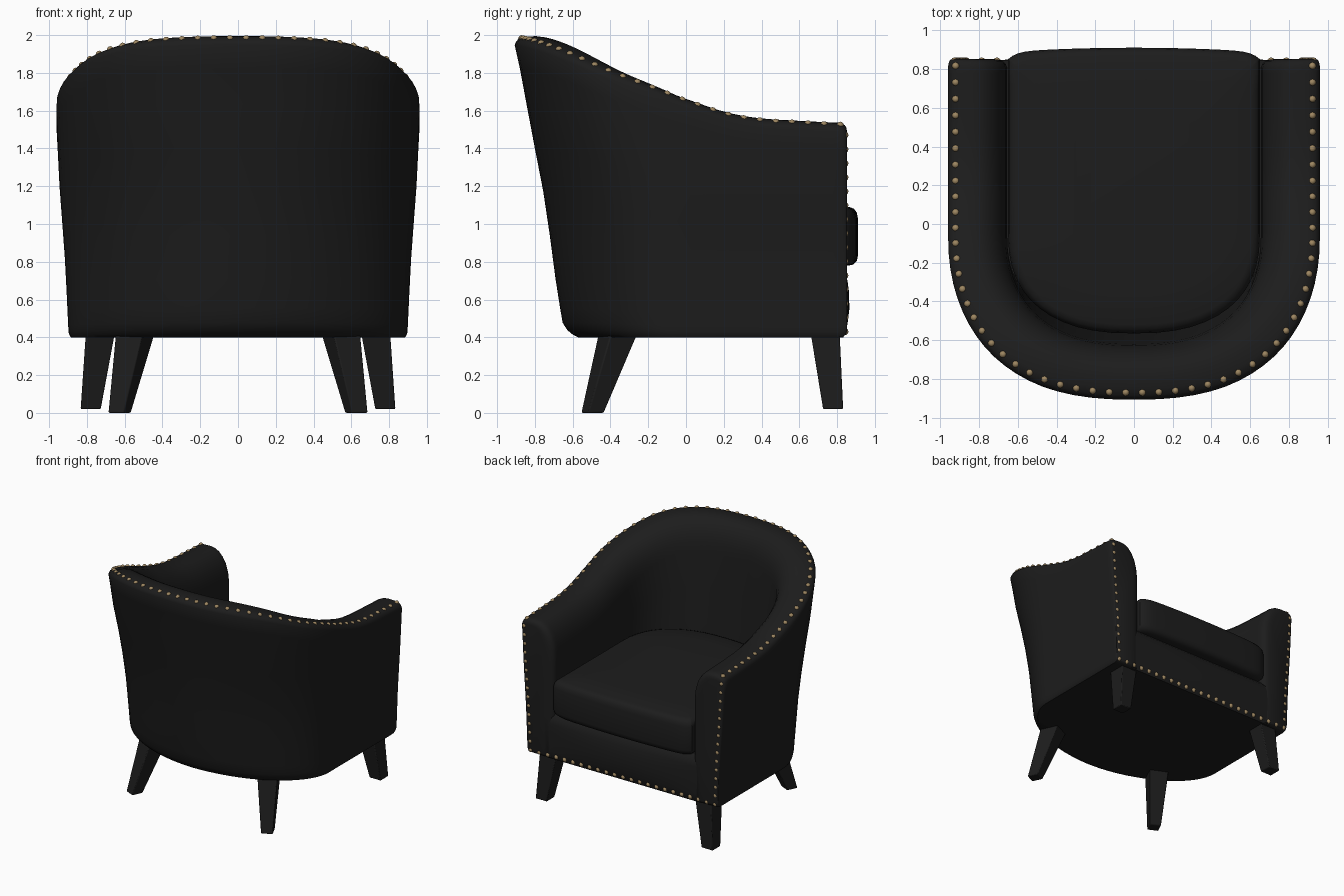
import bpy, bmesh, math
from mathutils import Vector

if "Cube" in bpy.data.objects:
    bpy.data.objects.remove(bpy.data.objects["Cube"])

FRONT, BEND = 0.852, -0.05


def material(name, color, rough):
    m = bpy.data.materials.new(name)
    m.use_nodes = True
    m.diffuse_color = (*color, 1)
    m.roughness = rough
    node = next(n for n in m.node_tree.nodes if n.type == "BSDF_PRINCIPLED")
    node.inputs["Base Color"].default_value = (*color, 1)
    node.inputs["Roughness"].default_value = rough
    return m


leather = material("black_leather", (0.012, 0.012, 0.012), 0.6)
wood = material("black_wood", (0.0115, 0.0115, 0.0115), 0.6)
brass = material("aged_brass", (0.34, 0.24, 0.12), 0.5)


def finish(name, bm, mat, angle=40):
    bmesh.ops.recalc_face_normals(bm, faces=bm.faces)
    me = bpy.data.meshes.new(name)
    bm.to_mesh(me)
    bm.free()
    me.materials.append(mat)
    me.shade_smooth()
    me.set_sharp_from_angle(angle=math.radians(angle))
    ob = bpy.data.objects.new(name, me)
    bpy.context.scene.collection.objects.link(ob)
    return ob


def loft(name, loops, mat, angle=40):
    """Skin closed loops of equal length and cap both ends."""
    bm = bmesh.new()
    rings = [[bm.verts.new(p) for p in loop] for loop in loops]
    n = len(rings[0])
    for a, b in zip(rings, rings[1:]):
        for i in range(n):
            j = (i + 1) % n
            bm.faces.new((a[i], a[j], b[j], b[i]))
    bm.faces.new(rings[0])
    bm.faces.new(rings[-1])
    return finish(name, bm, mat, angle)


def lerp_table(table, t):
    if t <= table[0][0]:
        return table[0][1]
    for (a, va), (b, vb) in zip(table, table[1:]):
        if t <= b:
            return va + (vb - va) * (t - a) / (b - a)
    return table[-1][1]


# Horseshoe plan: s in 0..1 is the straight arm, 1..2 the back bend, 2..3 the other arm
def plan(s, w, b, power=2.4, front=FRONT):
    if s <= 1:
        return w, front + (BEND - front) * s
    if s >= 2:
        return -w, front + (BEND - front) * (3 - s)
    t = (s - 1) * math.pi
    c, d = math.cos(t), math.sin(t)
    e = 2 / power
    return (math.copysign(abs(c) ** e, c) * w, BEND - abs(d) ** e * (b + BEND))


# Outer half width, back depth and squareness by height; rim height by depth
WIDTH = [(0.4, 0.885), (0.42, 0.897), (0.8, 0.915), (1.2, 0.945), (1.5, 0.96)]
DEPTH = [(0.4, 0.57), (0.42, 0.61), (0.46, 0.65), (0.65, 0.683), (0.97, 0.725),
         (1.2, 0.76), (1.45, 0.81), (1.8, 0.875), (1.97, 0.907)]
SQUARE = [(0.4, 1.9), (1.0, 1.93), (1.35, 2.1), (1.65, 2.33), (1.9, 2.42)]
RIM = [(-0.9, 1.988), (-0.72, 1.934), (-0.42, 1.80), (-0.09, 1.683), (0.085, 1.62),
       (0.233, 1.571), (0.397, 1.545), (0.79, 1.524)]
ROLL = [(0, -0.035), (0.03, -0.015), (0.08, 0), (0.2, 0.01), (0.4, 0.012), (0.55, 0.006),
        (0.68, -0.014), (0.8, -0.05), (0.9, -0.1), (0.97, -0.17), (1, -0.25)]
INNER_W, INNER_B = 0.655, 0.62


def rim_height(s):
    y = plan(s, 0.96, 0.905)[1]
    return sum(lerp_table(RIM, y + d) for d in (-0.06, 0, 0.06)) / 3


def rim_point(s, u, dz):
    z = rim_height(s)
    w, b, p = (lerp_table(t, z) for t in (WIDTH, DEPTH, SQUARE))
    x, y = plan(s, w + (INNER_W - w) * u, b + (INNER_B - b) * u, p)
    return Vector((x, y, z + dz))


def section(s):
    top = rim_height(s) + ROLL[0][1]
    pts = []
    for f in (0, 0.01, 0.025, 0.05, 0.1, 0.2, 0.35, 0.5, 0.65, 0.8, 0.92):
        z = 0.4 + f * (top - 0.4)
        pts.append(Vector((*plan(s, *(lerp_table(t, z) for t in (WIDTH, DEPTH, SQUARE))), z)))
    pts += [rim_point(s, u, dz) for u, dz in ROLL]
    low = pts[-1].z
    for g in (0.3, 0.6, 1):
        pts.append(Vector((*plan(s, INNER_W, INNER_B - 0.07 * g), low + (0.75 - low) * g)))
    pts.append(Vector((*plan(s, INNER_W, INNER_B - 0.07), 0.4)))
    return pts


# Shell: arms and back in one sweep, arm fronts rounded more on the inside edge
def arm_end(s, k, y):
    pivot = 0.89 if s < 1.5 else -0.89
    return [Vector((pivot + (p.x - pivot) * (1 - k), y,
                    0.9 + (p.z - 0.9) * (1 - k * 0.2))) for p in section(s)]


ROUND = [(0.34, FRONT), (0.2, FRONT - 0.003), (0.1, FRONT - 0.011), (0.03, FRONT - 0.026),
         (0, FRONT - 0.045)]
stations = [i / 12 for i in range(1, 12)] + [1 + i / 36 for i in range(37)]
stations += [2 + i / 12 for i in range(1, 12)]
loops = [arm_end(0, k, y) for k, y in ROUND]
loops += [section(s) for s in stations]
loops += [arm_end(3, k, y) for k, y in reversed(ROUND)]
loft("arm_and_back_shell", loops, leather)


# D-shaped pads: one loop per level
def pad_loop(z, w, b, front, bow, corner, power):
    pts = [(*plan(s, w, b, power, front), z) for s in [i / 6 for i in range(6)]]
    pts += [(*plan(1 + i / 24, w, b, power, front), z) for i in range(25)]
    pts += [(*plan(2 + i / 6, w, b, power, front), z) for i in range(1, 7)]
    for i in range(1, 24):
        k = -math.cos(math.pi * i / 24)
        pts.append((w * k, front + bow * (1 - k * k) + corner * (1 - abs(k) ** 16), z))
    return pts


# Seat base with a gently padded front apron
base = [(0.4, -0.012), (0.42, -0.002), (0.47, 0.01), (0.55, 0.02), (0.64, 0.018),
        (0.7, 0.01), (0.75, -0.005), (0.79, -0.04)]
loft("seat_base", [pad_loop(z, 0.72, 0.57, 0.845 + min(d, 0), max(d, 0), 0, 2) for z, d in base],
     leather)

# Cushion with tight rounded edges and a nearly flat top
cushion = [(0.78, 0.05), (0.785, 0.025), (0.805, 0.006), (0.83, 0), (1.03, 0), (1.06, 0.006),
           (1.08, 0.02), (1.09, 0.045), (1.1, 0.2), (1.105, 0.35)]
loft("seat_cushion", [pad_loop(z, 0.65 - i, 0.565 - i, 0.85 - i, 0.022, 0.038, 2.4)
                      for z, i in cushion], leather)


# Tapered legs: square sections given as (x, y, z, half size), turned about the vertical
def leg(name, foot, top, side, turn):
    def quad(x, y, z, half):
        pts = []
        for i in range(4):
            a = math.radians(45 + 90 * i + turn)
            r = half * math.sqrt(2)
            pts.append((side * (x + r * math.cos(a)), y + r * math.sin(a), z))
        return pts
    ob = loft(name, [quad(*foot), quad(*top)], wood, 30)
    bev = ob.modifiers.new("soft_edges", "BEVEL")
    bev.width, bev.segments = 0.007, 2


for side, label in ((1, "left"), (-1, "right")):
    leg("front_leg_" + label, (0.78, 0.779, 0.02, 0.053), (0.728, 0.736, 0.43, 0.077), side, 0)
    leg("back_leg_" + label, (0.627, -0.495, 0, 0.046), (0.538, -0.35, 0.45, 0.081), side, 25)


# Nail heads spaced evenly along the trim lines
def spaced(path, gap):
    path = [Vector(p) for p in path]
    dist = [0]
    for a, b in zip(path, path[1:]):
        dist.append(dist[-1] + (b - a).length)
    n = round(dist[-1] / gap)
    axes = [list(zip(dist, [p[k] for p in path])) for k in range(3)]
    return [Vector([lerp_table(ax, dist[-1] * i / n) for ax in axes]) for i in range(n + 1)]


def nails(name, points):
    bm = bmesh.new()
    for p in points:
        new = bmesh.ops.create_uvsphere(bm, u_segments=10, v_segments=6, radius=0.019)["verts"]
        bmesh.ops.translate(bm, verts=new, vec=p)
    finish(name, bm, brass, 80)


rim_line = [rim_point(0.04 + 2.92 * i / 200, 0.13, -0.002) for i in range(201)]
nails("rim_nails", spaced(rim_line, 0.085))
for side, label in ((1, "left"), (-1, "right")):
    line = [(side * (lerp_table(WIDTH, z) - 0.032), FRONT - 0.011, z)
            for z in (1.47, 1.2, 0.8, 0.43)]
    nails("arm_front_nails_" + label, spaced(line, 0.077))
nails("apron_nails", spaced([(-0.865, 0.841, 0.43), (0.865, 0.841, 0.43)], 0.08)[1:-1])
